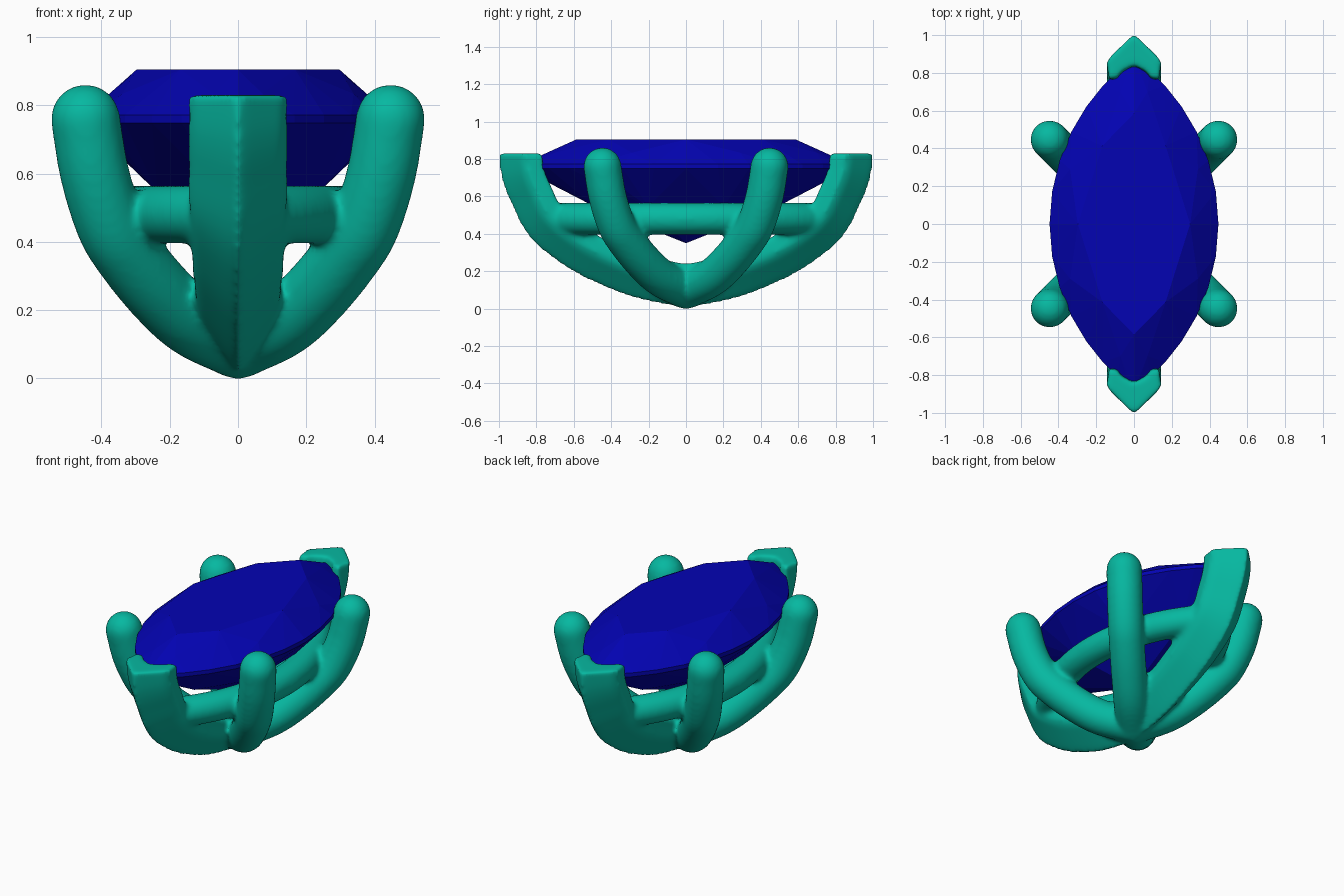
import bpy, bmesh, math
from mathutils import Vector, Matrix

if "Cube" in bpy.data.objects:
    bpy.data.objects.remove(bpy.data.objects["Cube"])


def material(name, color):
    m = bpy.data.materials.new(name)
    m.diffuse_color = color
    m.use_nodes = True
    m.node_tree.nodes["Principled BSDF"].inputs["Base Color"].default_value = m.diffuse_color
    return m


def make_object(name, bm, mat):
    mesh = bpy.data.meshes.new(name)
    bm.to_mesh(mesh)
    bm.free()
    ob = bpy.data.objects.new(name, mesh)
    bpy.context.collection.objects.link(ob)
    mesh.materials.append(mat)
    return ob


def smooth_path(pts, steps=6):
    """Catmull-Rom curve through the points."""
    p = [2 * pts[0] - pts[1]] + pts + [2 * pts[-1] - pts[-2]]
    out = []
    for i in range(1, len(p) - 2):
        a, b, c, d = p[i - 1:i + 3]
        for s in range(steps):
            t = s / steps
            out.append(0.5 * (2 * b + (c - a) * t + (2 * a - 5 * b + 4 * c - d) * t**2
                              + (3 * b - a - 3 * c + d) * t**3))
    return out + [pts[-1]]


def sweep(bm, path, section, side, up_end=False, taper=1.0):
    """Sweep a (side, normal) section along a planar path, with end caps."""
    rings, n = [], len(path)
    for i, p in enumerate(path):
        t = (path[min(i + 1, n - 1)] - path[max(i - 1, 0)]).normalized()
        if up_end and i == n - 1:
            t = Vector((0, 0, 1))
        nor = side.cross(t)
        w = taper + (1 - taper) * min(1, i / (n * 0.6))
        rings.append([bm.verts.new(p + side * u * w + nor * v) for u, v in section])
    k = len(section)
    for a, b in zip(rings, rings[1:]):
        for j in range(k):
            bm.faces.new((a[j], a[(j + 1) % k], b[(j + 1) % k], b[j]))
    bm.faces.new(rings[0])
    bm.faces.new(rings[-1])


def circle(r, n=24):
    return [(r * math.cos(2 * math.pi * i / n), r * math.sin(2 * math.pi * i / n)) for i in range(n)]


def ball(bm, pos, r):
    bmesh.ops.create_uvsphere(bm, u_segments=24, v_segments=16, radius=r,
                              matrix=Matrix.Translation(pos))


def marquise_x(a, b, y):
    """Half width at y of a pointed oval with half axes a and b."""
    r = (a * a + b * b) / (2 * a)
    return math.sqrt(max(r * r - y * y, 0)) - (r - a)


teal = material("teal", (0.002, 0.48, 0.355, 1))
blue = material("blue", (0.001, 0.001, 0.45, 1))

bm = bmesh.new()

# four round side prongs
side_profile = [(0, .1), (.135, .165), (.237, .26), (.325, .37), (.375, .455), (.42, .6), (.447, .76)]
for sx in (-1, 1):
    for sy in (-1, 1):
        path = smooth_path([Vector((sx * d, sy * d, z)) for d, z in side_profile])
        sweep(bm, path, circle(.102), Vector((sx, -sy, 0)).normalized())
        ball(bm, path[-1], .102)
ball(bm, (0, 0, .101), .103)

# two V-shaped end prongs
end_profile = [(0, .11), (.22, .15), (.418, .222), (.593, .314), (.756, .447),
               (.843, .61), (.885, .72), (.9, .83)]
chevron = [(0, .106), (.03, .08), (.125, -.012), (.145, -.045), (.132, -.13), (.09, -.128),
           (.065, -.09), (0, -.058), (-.065, -.09), (-.09, -.128), (-.132, -.13),
           (-.145, -.045), (-.125, -.012), (-.03, .08)]
for s in (-1, 1):
    path = smooth_path([Vector((0, s * y, z)) for y, z in end_profile])
    sweep(bm, path, chevron, Vector((-s, 0, 0)), True, .8)

# gallery rail: two arcs under the stone
for s in (-1, 1):
    path = [Vector((s * marquise_x(.3, .73, y), y, .48)) for y in [-.7 + .04 * i for i in range(36)]]
    sweep(bm, path, circle(.085), Vector((0, 0, 1)))

bmesh.ops.recalc_face_normals(bm, faces=bm.faces)
setting = make_object("prong_setting", bm, teal)

# fuse all the metal parts with soft joins
remesh = setting.modifiers.new("fuse", 'REMESH')
remesh.mode = 'VOXEL'
remesh.voxel_size = .012
remesh.use_smooth_shade = True
soften = setting.modifiers.new("soften", 'SMOOTH')
soften.factor = .5
soften.iterations = 14

# faceted pointed-oval stone, as the hull of its facet corners
bm = bmesh.new()
A, B = .447, .88


def facet_ring(scale, z, n, offset=0.0):
    for i in range(n):
        t = 2 * math.pi * (i + offset) / n
        y = B * math.sin(t)
        x = math.copysign(marquise_x(A, B, y), math.cos(t)) if abs(y) < B - .0001 else 0
        bm.verts.new((x * scale, y * scale, z))


facet_ring(.665, .905, 8)
facet_ring(.86, .834, 8, .5)
facet_ring(1, .772, 32)
facet_ring(1, .748, 32)
facet_ring(.6, .545, 8, .5)
bm.verts.new((0, 0, .35))
bmesh.ops.convex_hull(bm, input=bm.verts)
bmesh.ops.delete(bm, geom=[v for v in bm.verts if not v.link_faces], context='VERTS')
bmesh.ops.dissolve_limit(bm, angle_limit=.01, verts=bm.verts, edges=bm.edges)
bmesh.ops.recalc_face_normals(bm, faces=bm.faces)
make_object("gemstone", bm, blue)
